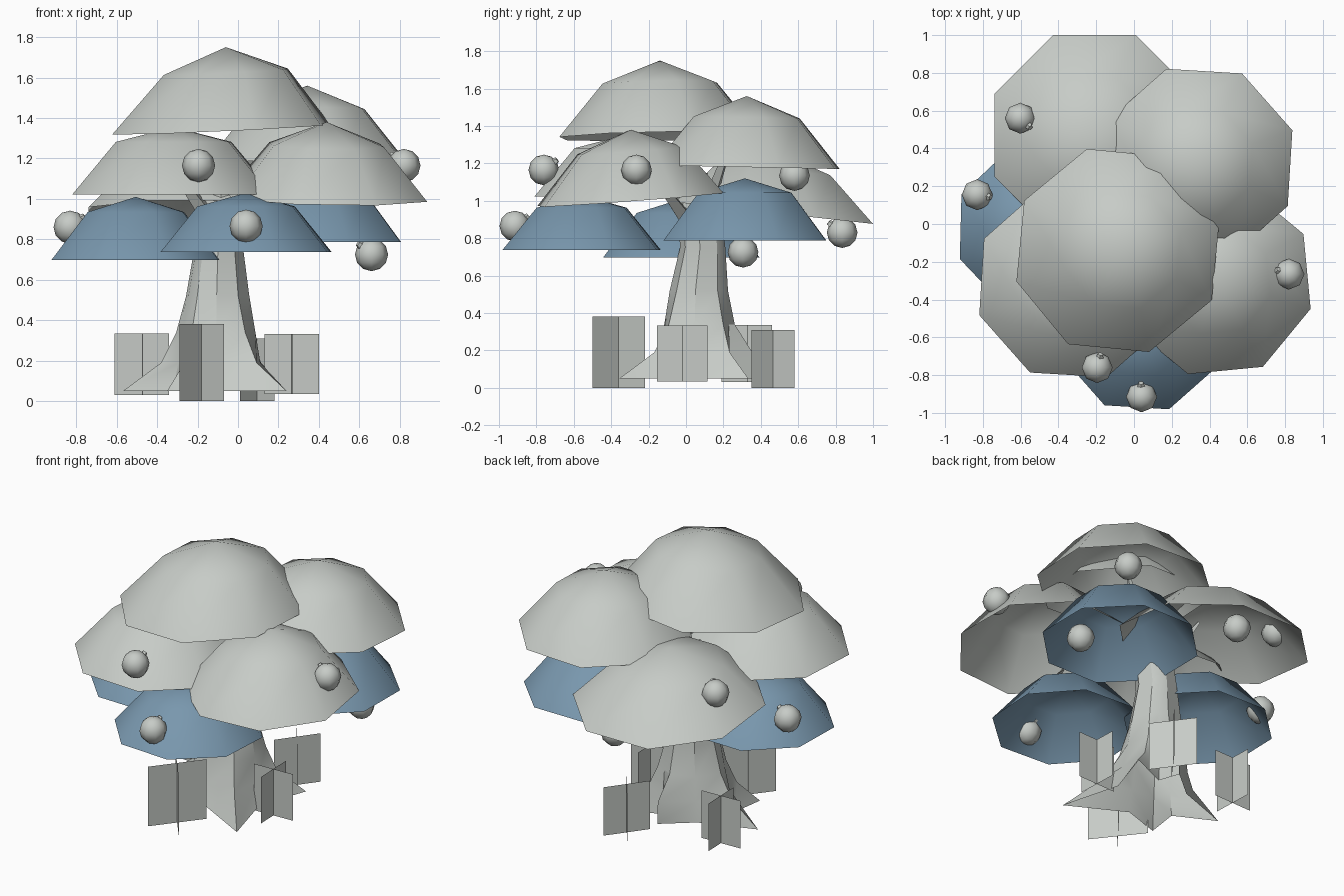
import bpy, bmesh, math
from mathutils import Vector

if "Cube" in bpy.data.objects:
    bpy.data.objects.remove(bpy.data.objects["Cube"])


def material(name, rgb):
    m = bpy.data.materials.new(name)
    m.diffuse_color = (*rgb, 1)
    m.use_nodes = True
    m.node_tree.nodes["Principled BSDF"].inputs["Base Color"].default_value = m.diffuse_color
    return m


GREY = material("pale grey", (0.57, 0.6, 0.57))
BLUE = material("leaf blue", (0.19, 0.31, 0.42))


def finish(name, bm, mat, smooth_angle=None):
    me = bpy.data.meshes.new(name)
    bm.to_mesh(me)
    bm.free()
    me.materials.append(mat)
    ob = bpy.data.objects.new(name, me)
    bpy.context.collection.objects.link(ob)
    if smooth_angle:
        me.shade_smooth()
        me.set_sharp_from_angle(angle=math.radians(smooth_angle))
    return ob


def bridge(bm, a, b):
    n = len(a)
    for i in range(n):
        bm.faces.new((a[i], a[(i + 1) % n], b[(i + 1) % n], b[i]))


# Open eight-sided leaf dome, rim tilted by slopes sx and sy, crown shifted by ox
def dome(name, x, y, r, rim, apex, turn, mat, ring=0.7, sx=0.0, sy=0.0, ox=0.0):
    bm = bmesh.new()
    loops = []
    for scale, h, shift in ((1, 0, 0), (0.57, ring, ox)):
        loop = []
        for i in range(8):
            a = math.radians(turn + 45 * i)
            dx, dy = r * scale * math.cos(a), r * scale * math.sin(a)
            z = rim + (apex - rim) * h + sx * dx + sy * dy
            loop.append(bm.verts.new((x + dx + shift, y + dy, z)))
        loops.append(loop)
    bridge(bm, *loops)
    top = bm.verts.new((x + ox, y, apex))
    for i in range(8):
        bm.faces.new((loops[1][i], loops[1][(i + 1) % 8], top))
    finish(name, bm, mat, 60)


dome("canopy_top", -0.085, -0.14, 0.562, 1.345, 1.75, 17, GREY, sx=0.045, sy=0.02, ox=0.025)
dome("canopy_back", -0.21, 0.47, 0.573, 0.935, 1.27, 22.5, GREY, sy=-0.11)
dome("canopy_back_right", 0.342, 0.325, 0.525, 1.18, 1.56, 19, GREY, sy=-0.02)
dome("canopy_front_left", -0.318, -0.31, 0.53, 1.022, 1.355, 19, GREY, ring=0.78)
dome("canopy_right", 0.438, -0.297, 0.52, 1.007, 1.38, 28, GREY, sx=-0.02, sy=0.075)
dome("low_canopy_left", -0.505, -0.025, 0.447, 0.698, 1.01, 21, BLUE, ring=0.76)
dome("low_canopy_front", 0.04, -0.558, 0.447, 0.738, 1.03, 19, BLUE, ring=0.77)
dome("low_canopy_back", 0.37, 0.315, 0.47, 0.787, 1.12, 22, BLUE, ring=0.77)


# Trunk flaring into five pointed roots, tips and valleys alternating
ANGLES = (39, 60, 80, 128, 176, 203, 230, 268, 310, 353)
ROOTS = (0.45, 0.2, 0.31, 0.2, 0.47, 0.24, 0.39, 0.22, 0.53, 0.24)
bm = bmesh.new()
previous = None
# height, centre x, centre y, trunk radius, share of root shape
for z, cx, cy, r, share in ((0.05, -0.1, 0.05, 0.2, 1), (0.19, -0.1, 0.06, 0.2, 0.3),
                            (0.34, -0.1, 0.07, 0.183, 0.08), (0.52, -0.1, 0.07, 0.157, 0),
                            (0.75, -0.095, 0.09, 0.122, 0), (1.0, -0.08, 0.07, 0.115, 0),
                            (1.15, -0.08, 0.04, 0.08, 0)):
    loop = []
    for i, (deg, root) in enumerate(zip(ANGLES, ROOTS)):
        a = math.radians(deg)
        # the back root keeps its full length higher up
        s = 0.9 if i == 2 and 0.1 < z < 0.3 else share
        d = r + (root - r) * s
        loop.append(bm.verts.new((cx + d * math.cos(a), cy + d * math.sin(a), z)))
    if previous:
        bridge(bm, previous, loop)
    previous = loop
finish("trunk", bm, GREY, 30)


# Tapered branch or stem between two points
def spike(name, start, end, r1, r2, sides=4):
    start, end = Vector(start), Vector(end)
    axis = end - start
    bm = bmesh.new()
    bmesh.ops.create_cone(bm, cap_ends=True, segments=sides, radius1=r1,
                          radius2=r2, depth=axis.length)
    ob = finish(name, bm, GREY)
    ob.rotation_euler = axis.to_track_quat('Z', 'Y').to_euler()
    ob.location = (start + end) / 2


for end in ((-0.36, -0.2, 1.2), (0.35, -0.22, 1.2), (0.26, 0.25, 1.35),
            (-0.2, 0.35, 1.13), (-0.4, 0.0, 0.92)):
    spike("branch", (-0.08, 0.06, 0.82), end, 0.06, 0.01)


# Round fruits with a short stem leaning towards the trunk
for x, y, z in ((-0.602, 0.56, 1.115), (-0.83, 0.155, 0.86), (-0.195, -0.76, 1.165),
                (0.04, -0.915, 0.865), (0.82, -0.265, 1.165), (0.66, 0.305, 0.725),
                (-0.08, 0.835, 0.83), (0.53, 0.58, 1.135)):
    bm = bmesh.new()
    bmesh.ops.create_uvsphere(bm, u_segments=8, v_segments=6, radius=0.082)
    finish("fruit", bm, GREY, 60).location = (x, y, z)
    inward = Vector((-x, -y, 0)).normalized()
    lean = inward * 0.8 + Vector((0, 0, 0.6))
    c = Vector((x, y, z))
    spike("fruit_stem", c + lean * 0.06, c + lean * 0.092, 0.025, 0.015, 5)


# Crossed upright cards around the roots
def cards(x, y, low, high, halves):
    bm = bmesh.new()
    for dx, dy in halves:
        bm.faces.new([bm.verts.new((x + s * dx, y + s * dy, z))
                      for s, z in ((-1, low), (1, low), (1, high), (-1, high))])
    finish("grass_cards", bm, GREY)


SQUARE = ((0.135, 0.005), (-0.005, 0.135))
cards(-0.475, 0.325, 0.03, 0.335, SQUARE)
cards(0.265, -0.02, 0.035, 0.333, SQUARE)
cards(-0.18, -0.36, 0.0, 0.382, ((0.11, 0.14), (0.11, -0.14)))
cards(0.095, 0.465, 0.0, 0.31, ((0.085, 0.115), (0.085, -0.115)))
